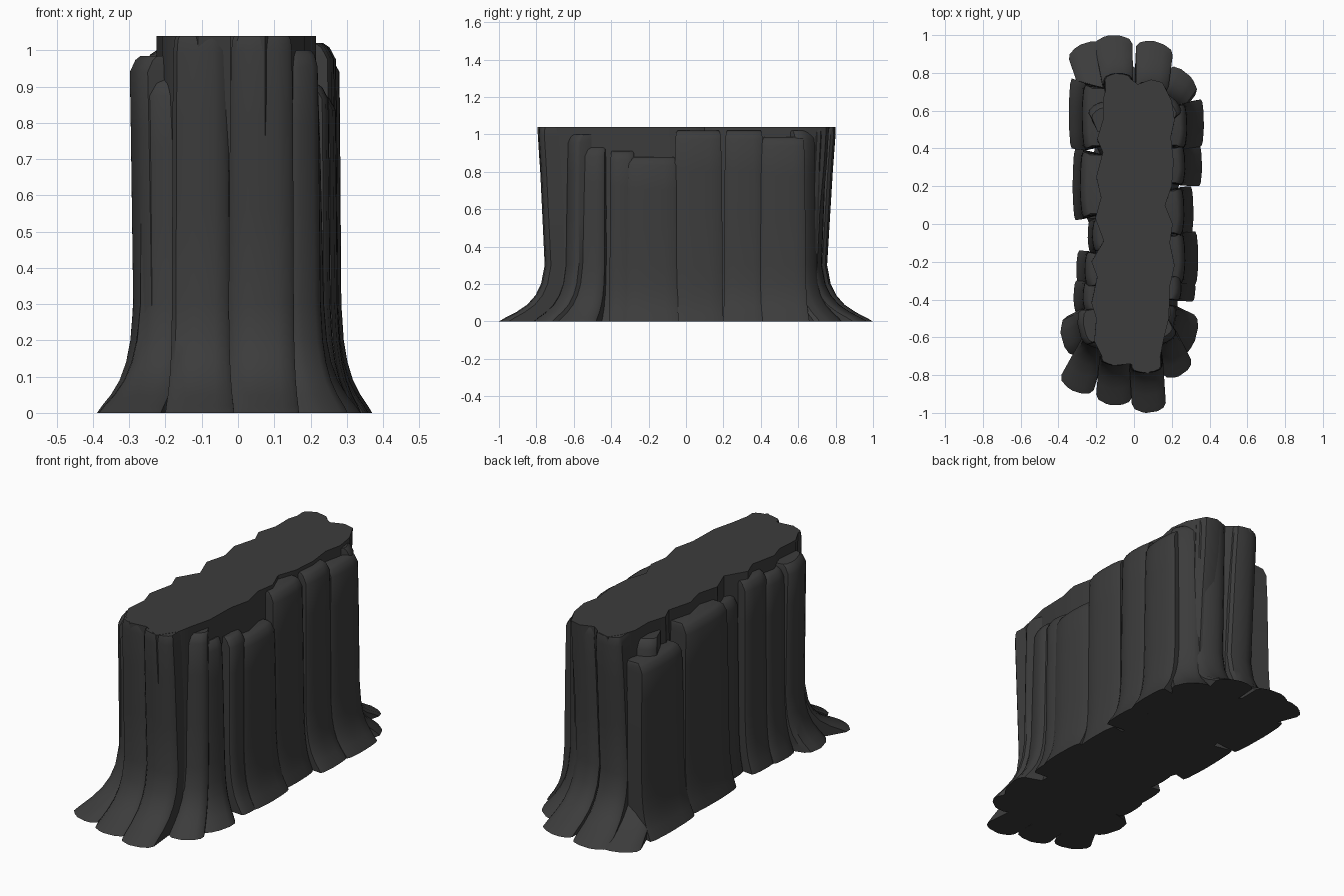
import bpy, bmesh, math, random
from mathutils import Vector

if "Cube" in bpy.data.objects:
    bpy.data.objects.remove(bpy.data.objects["Cube"])

random.seed(4)
mat = bpy.data.materials.new("dark_rock")
mat.diffuse_color = (0.045, 0.045, 0.045, 1)
mat.use_nodes = True
mat.node_tree.nodes["Principled BSDF"].inputs["Base Color"].default_value = mat.diffuse_color


def loft(name, rings):
    """Skin stacked closed rings and cap both ends."""
    bm = bmesh.new()
    vs = [[bm.verts.new(p) for p in r] for r in rings]
    n = len(vs[0])
    for a, b in zip(vs, vs[1:]):
        for i in range(n):
            j = (i + 1) % n
            bm.faces.new((a[i], a[j], b[j], b[i]))
    bm.faces.new(vs[0][::-1])
    bm.faces.new(vs[-1])
    bmesh.ops.recalc_face_normals(bm, faces=bm.faces[:])
    me = bpy.data.meshes.new(name)
    bm.to_mesh(me)
    bm.free()
    ob = bpy.data.objects.new(name, me)
    bpy.context.collection.objects.link(ob)
    me.materials.append(mat)
    bpy.context.view_layer.objects.active = ob
    ob.select_set(True)
    bpy.ops.object.shade_smooth_by_angle(angle=math.radians(35))
    ob.select_set(False)
    return ob


# Flare curve: (height, share of base spread)
FLARE = [(0, 1), (0.02, .86), (0.05, .62), (0.09, .38), (0.14, .2),
         (0.2, .08), (0.3, 0)]


def strand(name, base, wall, deg, wb, ww, top, lean=0.0, inset=0.03, depth=0.15, bulge=0.03, tip=0.05):
    """Vertical rock rib that flares outward from wall point to base tip."""
    out = Vector((math.cos(math.radians(deg)), math.sin(math.radians(deg))))
    side = Vector((-out.y, out.x))
    b, w = Vector(base), Vector(wall)
    skew = random.uniform(-.12, .12)
    levels = [(z, w.lerp(b, f), ww + (wb - ww) * f, f, 0) for z, f in FLARE]
    for t in (.35, .7):
        z = .3 + (top - .3) * t
        levels.append((z, w + out * lean * t, ww * (1 - .05 * t), 0, 0))
    levels.append((top - .045, w + out * lean, ww * .93, 0, inset * .15))
    levels.append((top - .012, w + out * (lean - inset * .5), ww * .9, 0, inset * .3))
    levels.append((top, w + out * (lean - inset), ww * .84, 0, inset * .5))
    rings = []
    for z, c, wd, f, cut in levels:
        e = bulge + (tip - bulge) * f
        prof = [(-.42, None), (-.5, -e), (-.42, -e * .45), (-.2, -e * .1), (skew, 0),
                (.25, -e * .15), (.43, -e * .5), (.5, -e), (.42, None)]
        ring = []
        for u, v in prof:
            if v is None:       # buried inner edge stays beside the core
                p = w + side * (u * ww) - out * depth
            else:
                p = c + side * (u * wd) + out * v
            ring.append((p.x, p.y, z))
        rings.append(ring)
    return loft(name, rings)


# Central slab with scalloped flat top
TOP = [(-.1, .80), (-.04, .785), (.02, .74), (.09, .765), (.15, .75), (.2, .65), (.215, .55),
       (.195, .46), (.21, .33), (.2, .2), (.165, .1), (.205, .0), (.19, -.1), (.215, -.22),
       (.19, -.33), (.185, -.5), (.155, -.62), (.14, -.7), (.075, -.795), (-.02, -.74),
       (-.11, -.75), (-.17, -.7), (-.21, -.62), (-.2, -.5), (-.225, -.42), (-.195, -.28),
       (-.225, -.2), (-.16, -.09), (-.205, .03), (-.175, .14), (-.2, .25), (-.165, .38),
       (-.195, .45), (-.165, .55), (-.165, .66), (-.14, .74)]
core = [(0, 1.22, 1.1), (.03, 1.17, 1.05), (.08, 1.1, .98), (.16, 1.05, .945), (.3, 1.02, .935),
        (.6, 1, .955), (.85, 1, .985), (1.04, 1, 1)]
loft("rock_core", [[(x * sx, y * sy, z) for x, y in TOP] for z, sx, sy in core])

# End ribs: base tip, wall point, facing, base width, wall width, top, lean
ENDS = [
    ("front_rib_left", (-.11, -.96), (-.105, -.73), -95, .19, .16, 1.039, .02),
    ("front_rib_right", (.08, -1.0), (.065, -.755), -88, .18, .18, 1.039, .035),
    ("front_corner_left", (-.32, -.885), (-.225, -.65), -115, .19, .13, .92, 0),
    ("front_corner_right", (.25, -.80), (.185, -.63), -62, .17, .13, 1.0, -.01),
    ("front_side_left", (-.385, -.6), (-.285, -.55), 190, .21, .2, .985, .01),
    ("front_side_right", (.325, -.61), (.225, -.53), -20, .24, .18, .93, -.015),
    ("back_rib_mid", (-.11, 1.0), (-.085, .755), 92, .2, .16, 1.039, .045),
    ("back_rib_right", (.12, .965), (.1, .72), 76, .2, .17, 1.039, .03),
    ("back_corner_left", (-.27, .955), (-.19, .65), 112, .2, .15, .98, -.01),
    ("back_corner_right", (.29, .79), (.215, .66), 45, .2, .16, 1.02, 0),
]
for name, b, w, deg, wb, ww, top, lean in ENDS:
    full = top > 1.03
    strand(name, b, w, deg, wb, ww, top, lean, inset=.004 if full else .03)

# Broad side slabs: y range, base x, wall x, top
SIDES = [
    ("right_slab_1", -.41, -.27, .325, .255, .91),
    ("right_slab_2", -.32, -.04, .34, .275, .88),
    ("right_slab_3", -.07, .2, .315, .27, 1.02),
    ("right_slab_4", .2, .42, .36, .275, 1.02),
    ("right_slab_5", .41, .66, .37, .285, .985),
    ("left_slab_1", -.47, -.3, -.32, -.275, .97),
    ("left_slab_2", -.34, -.14, -.305, -.265, 1.0),
    ("left_slab_3", -.15, .03, -.245, -.225, .93),
    ("left_slab_4", .02, .4, -.325, -.29, .98),
    ("left_slab_5", .4, .77, -.345, -.28, .9),
]
for name, y0, y1, bx, wx, top in SIDES:
    c, wd = (y0 + y1) / 2, y1 - y0
    cw = c * .97 if abs(c) > .45 else c
    strand(name, (bx, c), (wx, cw), 0 if bx > 0 else 180, wd, wd * .97, top,
           lean=-.005, inset=.035, depth=.14, bulge=.018, tip=.015)
